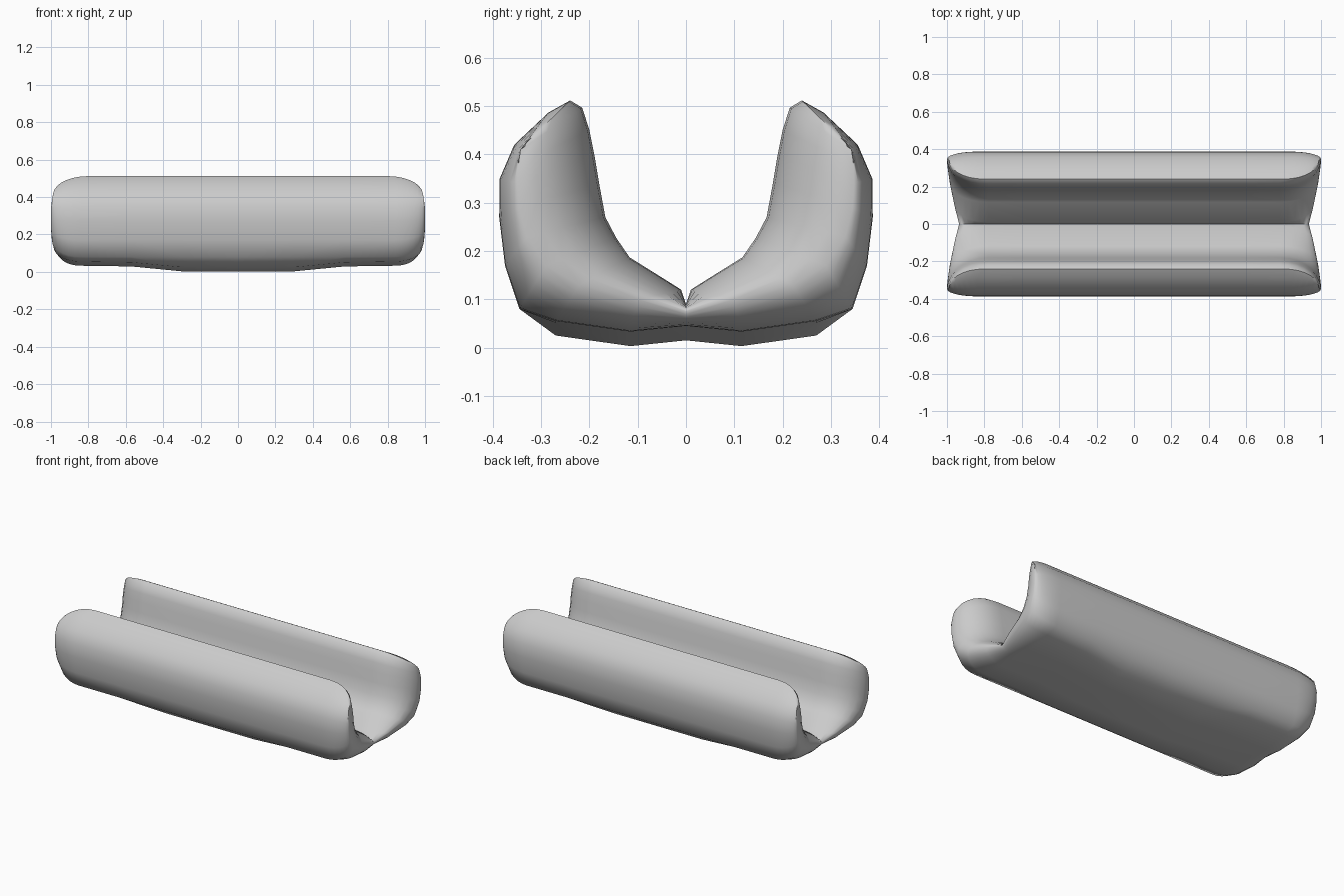
import bpy, bmesh, math

if "Cube" in bpy.data.objects:
    bpy.data.objects.remove(bpy.data.objects["Cube"])

# cross-section of one half: outer crust and inner cut, seam to lip (y, z)
OUTER = [(0, .015), (.115, .003), (.27, .025), (.345, .08), (.375, .17), (.387, .27),
         (.386, .35), (.356, .42), (.285, .487)]
INNER = [(0, .09), (.01, .12), (.117, .187), (.145, .228), (.167, .27), (.18, .34),
         (.19, .40), (.20, .45), (.215, .497)]
LIP = (.24, .512)
# rim line where crust and cut meet at the end (x, y, z)
RIM = [(.935, 0, .075), (.96, .10, .10), (.985, .22, .13), (.995, .29, .17), (1, .33, .23),
       (1, .345, .29), (1, .348, .34), (.995, .347, .38), (.99, .343, .41)]
LIP_RIM = (.987, .338, .417)

# ring columns: (section point, rim point, x where rounding starts, bottom lift)
cols = [(o, r, .84, .03 if i < 3 else 0) for i, (o, r) in enumerate(zip(OUTER, RIM))]
cols.append((LIP, LIP_RIM, .80, 0))
cols += [(p, r, .78, 0) for p, r in zip(INNER[::-1], RIM[::-1])]

rings = [[(x, p[0], p[1] + lift * k) for p, r, x0, lift in cols]
         for x, k in ((0, 0), (.3, 0), (.57, .87))]
STEPS = 7
for s in range(STEPS + 1):
    a = s / STEPS * math.pi / 2
    c, n = math.cos(a), math.sin(a)
    rings.append([(x0 + (r[0] - x0) * n,
                   r[1] + (p[0] - r[1]) * c,
                   r[2] + (p[1] + lift - r[2]) * c) for p, r, x0, lift in cols])

# loft one quarter of the bun
bm = bmesh.new()
grid = [[bm.verts.new(v) for v in ring] for ring in rings]
for a, b in zip(grid, grid[1:]):
    for i in range(len(cols) - 1):
        bm.faces.new((a[i], b[i], b[i + 1], a[i + 1]))
bmesh.ops.remove_doubles(bm, verts=bm.verts, dist=.0005)
bmesh.ops.recalc_face_normals(bm, faces=bm.faces)
# outer crust must face outwards
low = min(bm.faces, key=lambda f: f.calc_center_median().z)
if low.normal.z > 0:
    bmesh.ops.reverse_faces(bm, faces=bm.faces)
me = bpy.data.meshes.new("split_bun")
bm.to_mesh(me)
bm.free()
bun = bpy.data.objects.new("split_bun", me)
bpy.context.collection.objects.link(bun)

# mirror to both ends and both halves
mir = bun.modifiers.new("mirror", 'MIRROR')
mir.use_axis = (True, True, False)
mir.merge_threshold = .001
bpy.context.view_layer.objects.active = bun
bun.select_set(True)
bpy.ops.object.modifier_apply(modifier="mirror")
bpy.ops.object.shade_smooth_by_angle(angle=math.radians(60))
